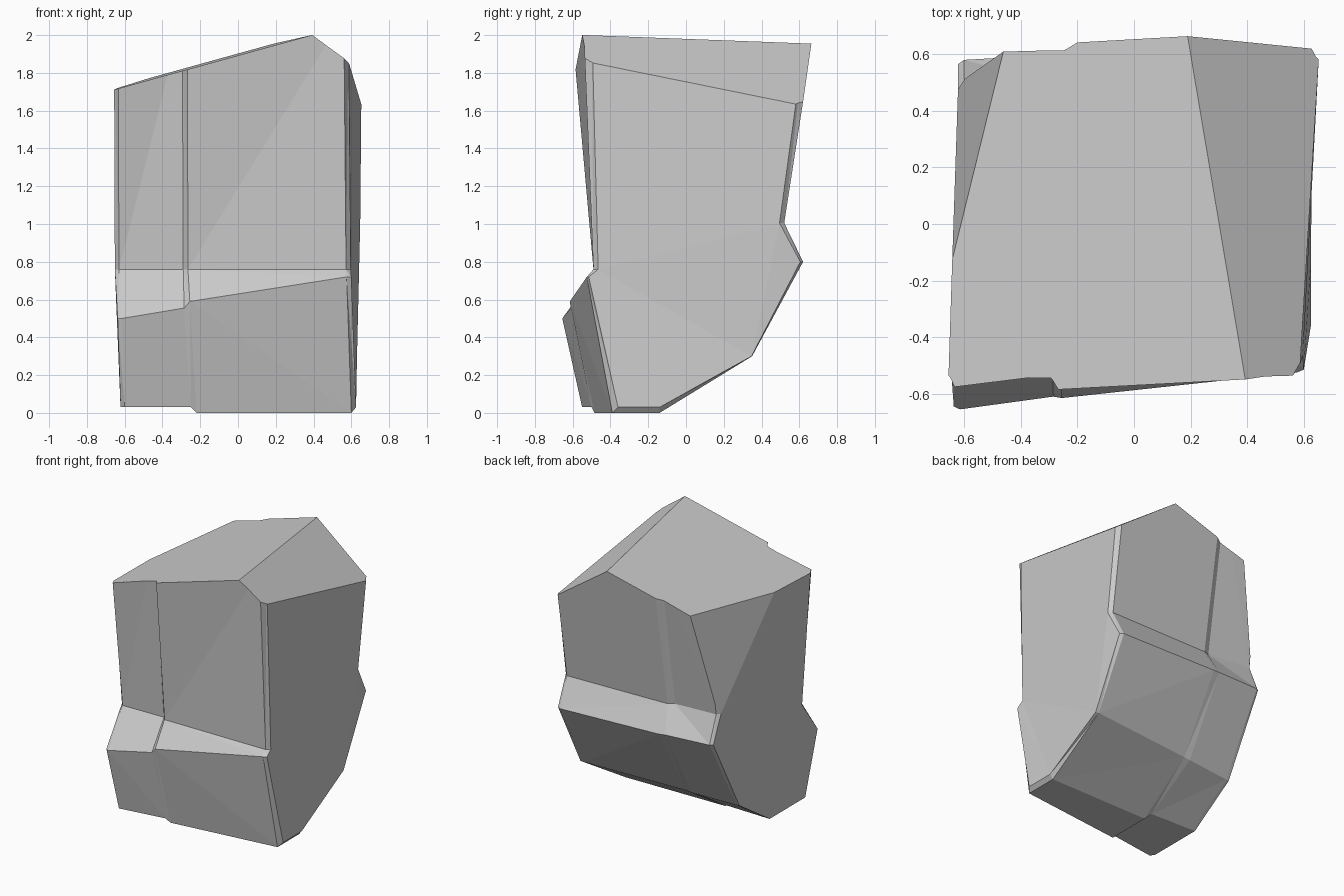
import bpy, bmesh
from mathutils import Vector

if "Cube" in bpy.data.objects:
    bpy.data.objects.remove(bpy.data.objects["Cube"])

# Cross-section outlines at four stations along x. Point order:
# front foot, front bulge, front notch, front top, back top, back notch, back bulge, back slope, back foot
left = [(-.60, -.55, .03), (-.615, -.655, .50), (-.63, -.465, .76), (-.635, -.62, 2.1), (-.60, .66, 2.1),
        (-.60, .50, 1.035), (-.60, .58, .835), (-.60, .26, .265), (-.60, -.10, .03)]
step_a = [(-.25, -.50, .03), (-.285, -.61, .555), (-.29, -.46, .76), (-.295, -.567, 2.1), (-.25, .655, 2.1),
          (-.25, .485, 1.015), (-.25, .60, .825), (-.25, .29, .275), (-.25, -.11, .03)]
step_b = [(-.22, -.485, 0), (-.255, -.615, .59), (-.265, -.49, .76), (-.268, -.61, 2.1), (-.20, .683, 2.1),
          (-.20, .505, 1.01), (-.20, .605, .82), (-.20, .29, .28), (-.22, -.15, 0)]
right = [(.60, -.39, 0), (.575, -.525, .72), (.572, -.49, .76), (.56, -.545, 2.1), (.632, .69, 2.1),
         (.622, .52, 1.005), (.61, .62, .80), (.605, .35, .30), (.60, -.14, 0)]

# Amount each point moves inwards in y on the chamfered ends
INSET = [.03, .01, .025, .045, -.045, -.025, -.015, -.003, 0]


def chamfer_end(section, dx):
    return [(x + dx, y + i, max(z, .03)) for (x, y, z), i in zip(section, INSET)]


stations = [chamfer_end(left, -.022), left, step_a, step_b, right, chamfer_end(right, .025)]

# Skin the stations into a closed block
bm = bmesh.new()
rings = [[bm.verts.new(p) for p in s] for s in stations]
n = len(left)
for r0, r1 in zip(rings, rings[1:]):
    for i in range(n):
        j = (i + 1) % n
        bm.faces.new((r0[i], r0[j], r1[j], r1[i]))
bm.faces.new(rings[0])
bm.faces.new(rings[-1])
bmesh.ops.recalc_face_normals(bm, faces=bm.faces)
bmesh.ops.triangulate(bm, faces=bm.faces)


def slice_off(a, b, c, outward):
    """Cut the block with the plane through three points and cap it."""
    a, b, c = Vector(a), Vector(b), Vector(c)
    no = (b - a).cross(c - a).normalized()
    if no.dot(Vector(outward)) < 0:
        no.negate()
    bmesh.ops.bisect_plane(bm, geom=bm.verts[:] + bm.edges[:] + bm.faces[:], dist=1e-5,
                           plane_co=a, plane_no=no, clear_outer=True)
    rim = [e for e in bm.edges if e.is_boundary]
    if rim:
        bmesh.ops.holes_fill(bm, edges=rim, sides=0)


# Two roof slopes either side of the ridge, and the back left corner facet
ridge_front, ridge_back = (.39, -.53, 2.0), (.19, .66, 1.955)
slice_off(ridge_front, ridge_back, (-.66, -.54, 1.71), (0, 0, 1))
slice_off(ridge_front, ridge_back, (.655, .57, 1.635), (0, 0, 1))
slice_off((-.47, .60, 1.74), (-.65, -.13, 1.68), (-.615, .51, 1.03), (-1, 1, 0))

bmesh.ops.dissolve_limit(bm, angle_limit=.015, verts=bm.verts[:], edges=bm.edges[:])
bmesh.ops.recalc_face_normals(bm, faces=bm.faces)
mesh = bpy.data.meshes.new("rock")
bm.to_mesh(mesh)
bm.free()
bpy.context.collection.objects.link(bpy.data.objects.new("rock", mesh))
